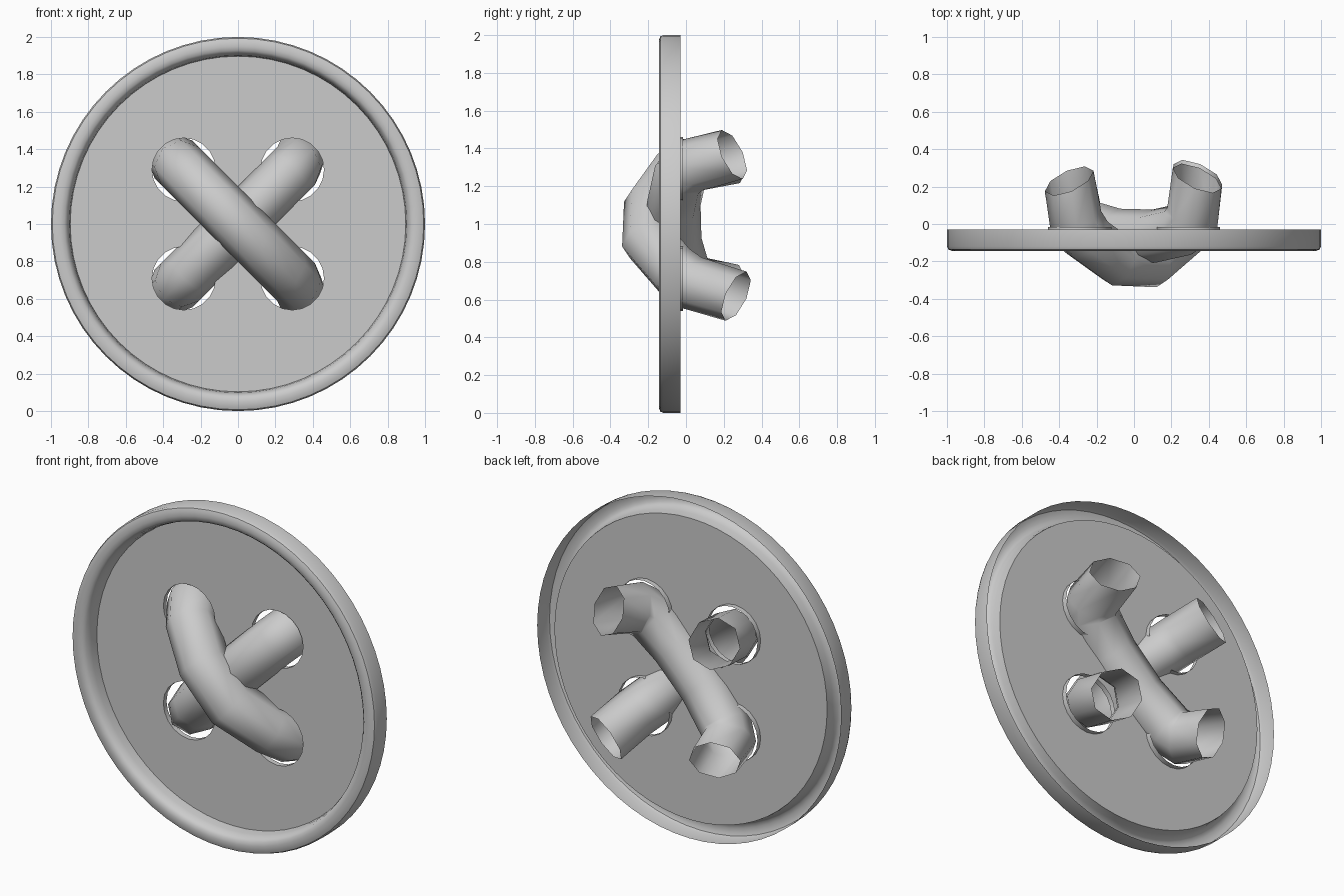
import bpy, bmesh
from math import cos, sin, pi, sqrt
from mathutils import Vector

if "Cube" in bpy.data.objects:
    bpy.data.objects.remove(bpy.data.objects["Cube"])


def finish(name, bm, angle):
    bmesh.ops.recalc_face_normals(bm, faces=bm.faces)
    me = bpy.data.meshes.new(name)
    bm.to_mesh(me)
    bm.free()
    ob = bpy.data.objects.new(name, me)
    bpy.context.collection.objects.link(ob)
    bpy.ops.object.select_all(action='DESELECT')
    ob.select_set(True)
    bpy.context.view_layer.objects.active = ob
    bpy.ops.object.shade_smooth_by_angle(angle=angle)
    return ob


def skin(bm, rings):
    for a, b in zip(rings, rings[1:]):
        for i in range(len(a)):
            j = (i + 1) % len(a)
            bm.faces.new((a[i], a[j], b[j], b[i]))


def circle(bm, x, z, r, y, n):
    return [bm.verts.new((x + r * cos(2 * pi * i / n), y, z + r * sin(2 * pi * i / n)))
            for i in range(n)]


# button: pressed shell, rounded rim open at the back
FACE_Y = -0.045
profile = [(0.897, FACE_Y), (0.902, -0.09), (0.912, -0.125), (0.928, -0.14), (0.95, -0.144),
           (0.975, -0.143), (0.993, -0.136), (1.0, -0.12), (1.0, -0.03)]
bm = bmesh.new()
rings = [circle(bm, 0, 1, r, y, 64) for r, y in profile]
skin(bm, rings)

# four holes with short linings reaching the back
loops = [rings[0]]
for sx in (-1, 1):
    for sz in (-1, 1):
        pair = [circle(bm, sx * 0.29, 1 + sz * 0.29, 0.17, y, 20) for y in (FACE_Y, -0.015)]
        skin(bm, pair)
        loops.append(pair[0])

# flat face filled between the rim and the holes
edges = [bm.edges.get((lp[i - 1], lp[i])) for lp in loops for i in range(len(lp))]
bmesh.ops.triangle_fill(bm, edges=edges, use_beauty=True, normal=(0, -1, 0))
finish("button_disc", bm, 0.6)


def thread(name, path, side, dx, r=0.142, n=8):
    """Open tube along (u, y) points; u runs up the diagonal towards x*side.
    dx nudges the first and last ring sideways."""
    s = 1 / sqrt(2)
    along, back, across = Vector((side * s, 0, s)), Vector((0, 1, 0)), Vector((s, 0, -side * s))
    pts = [along * u + back * y + Vector((0, 0, 1)) for u, y in path]
    last = len(pts) - 1
    pts[0].x += dx[0]
    pts[last].x += dx[1]
    bm = bmesh.new()
    rings = []
    for i, p in enumerate(pts):
        d = (p - pts[max(i - 1, 0)]).normalized()
        t = (d + (pts[min(i + 1, last)] - p).normalized()).normalized()
        miter = 1 / max(t.dot(d), 0.8)
        if i == 0:          # slanted end cuts
            t, miter = -(along * 0.55 + back * 0.83), 1
        elif i == last:
            t, miter = -along * 0.55 + back * 0.83, 1
        nrm = across.cross(t) * miter
        rings.append([bm.verts.new(p + r * (nrm * cos(2 * pi * k / n) + across * sin(2 * pi * k / n)))
                      for k in range(n)])
    skin(bm, rings)
    return finish(name, bm, 1.2)


# crossing threads: one arches over the front, the other lies in the disc plane
thread("front_thread", [(0.49, 0.23), (0.44, 0.02), (0.36, -0.07), (0.13, -0.187),
                        (-0.13, -0.195), (-0.35, -0.06), (-0.44, 0.03), (-0.54, 0.265)], -1, (0, -0.04))
thread("rear_thread", [(0.52, 0.245), (0.44, 0.03), (0.37, -0.03), (0.15, -0.065),
                       (-0.12, -0.06), (-0.36, -0.01), (-0.44, 0.04), (-0.49, 0.225)], 1, (-0.03, 0))
